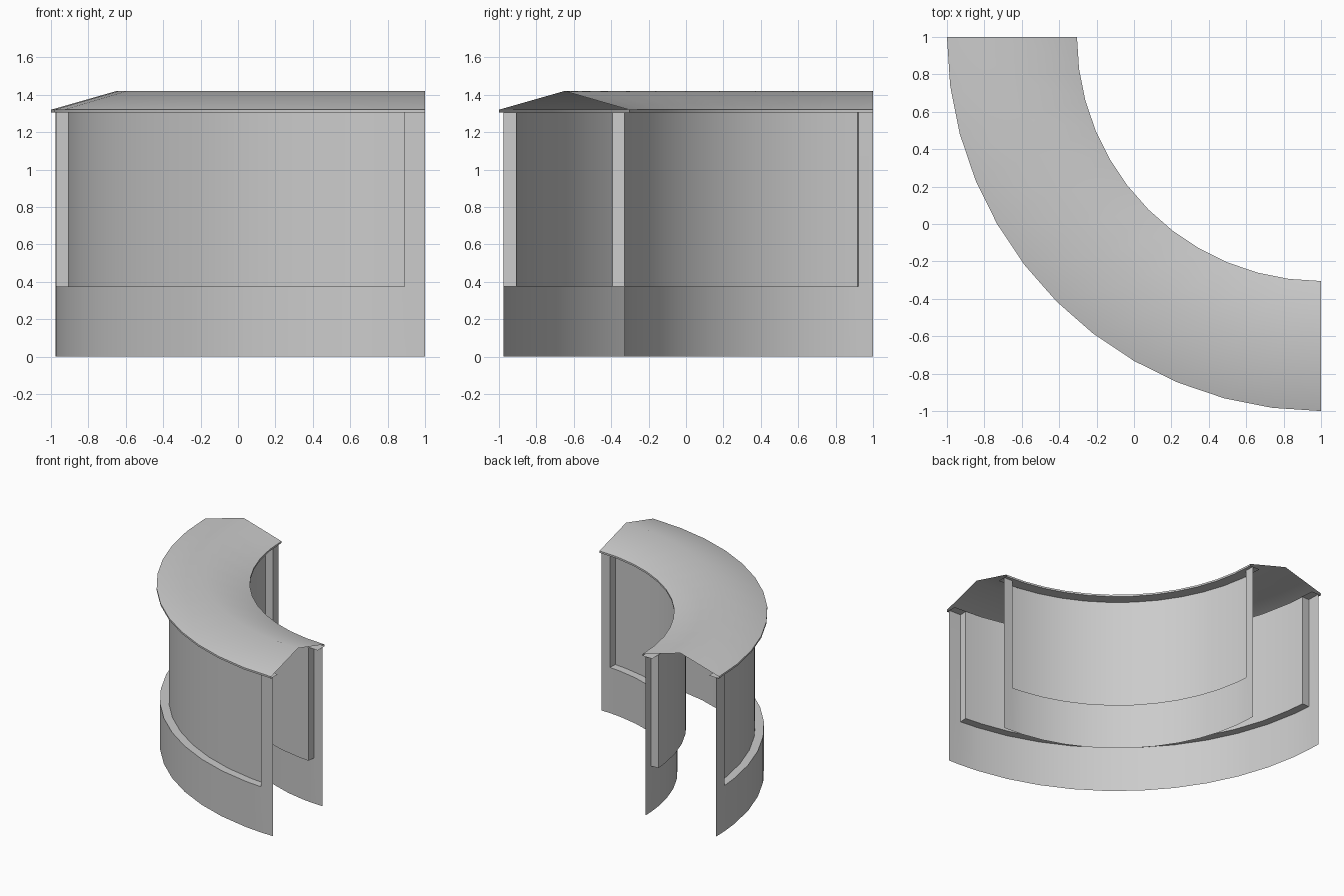
import bpy, bmesh
from math import cos, sin, radians

if "Cube" in bpy.data.objects:
    bpy.data.objects.remove(bpy.data.objects["Cube"])

SEGS, TOP, SILL, DEPTH = 12, 1.305, 0.375, 0.065


def point(r, z, deg):
    # Cylindrical position around the bend centre at (1, 1)
    a = radians(deg)
    return (1 + r * cos(a), 1 + r * sin(a), z)


def face(bm, pts, flip=False):
    verts = [bm.verts.new(p) for p in pts]
    bm.faces.new(verts[::-1] if flip else verts)


def sweep(bm, profile, angles, flip=False):
    # Sheet made by sweeping an (r, z) profile through the angles
    for a0, a1 in zip(angles, angles[1:]):
        for (r0, z0), (r1, z1) in zip(profile, profile[1:]):
            face(bm, [point(r0, z0, a0), point(r0, z0, a1),
                      point(r1, z1, a1), point(r1, z1, a0)], flip)


def finish(bm, name, angle):
    bmesh.ops.remove_doubles(bm, verts=bm.verts[:], dist=0.0005)
    mesh = bpy.data.meshes.new(name)
    bm.to_mesh(mesh)
    bm.free()
    obj = bpy.data.objects.new(name, mesh)
    bpy.context.collection.objects.link(obj)
    bpy.ops.object.select_all(action='DESELECT')
    obj.select_set(True)
    bpy.context.view_layer.objects.active = obj
    bpy.ops.object.shade_smooth_by_angle(angle=radians(angle))


grid = [180 + 90 * i / SEGS for i in range(SEGS + 1)]


def wall(name, radius, side, post):
    # side = 1: recess goes inward (outer wall); -1: recess goes outward
    bm = bmesh.new()
    flip = side < 0
    back = radius - side * DEPTH
    a0, a1 = 180 + post, 270 - post
    window = [a0] + grid[1:-1] + [a1]
    # Lower skin, sill and recessed panel
    sweep(bm, [(radius, 0), (radius, SILL), (back, SILL), (back, TOP)], window, flip)
    # End posts
    for ends in ([180, a0], [a1, 270]):
        sweep(bm, [(radius, 0), (radius, SILL), (radius, TOP)], ends, flip)
    # Post returns
    for a, far in ((a0, False), (a1, True)):
        face(bm, [point(radius, SILL, a), point(back, SILL, a),
                  point(back, TOP, a), point(radius, TOP, a)], flip != far)
    finish(bm, name, 30)


wall("outer_wall", 1.975, 1, 3.2)
wall("inner_wall", 1.33, -1, 3.4)

# Pitched roof with lips and narrow soffits, open at both ends
bm = bmesh.new()
sweep(bm, [(1.91, TOP), (2.0, TOP), (2.0, 1.32), (1.65, 1.42),
           (1.305, 1.32), (1.305, TOP), (1.395, TOP)], grid)
finish(bm, "curved_roof", 40)
